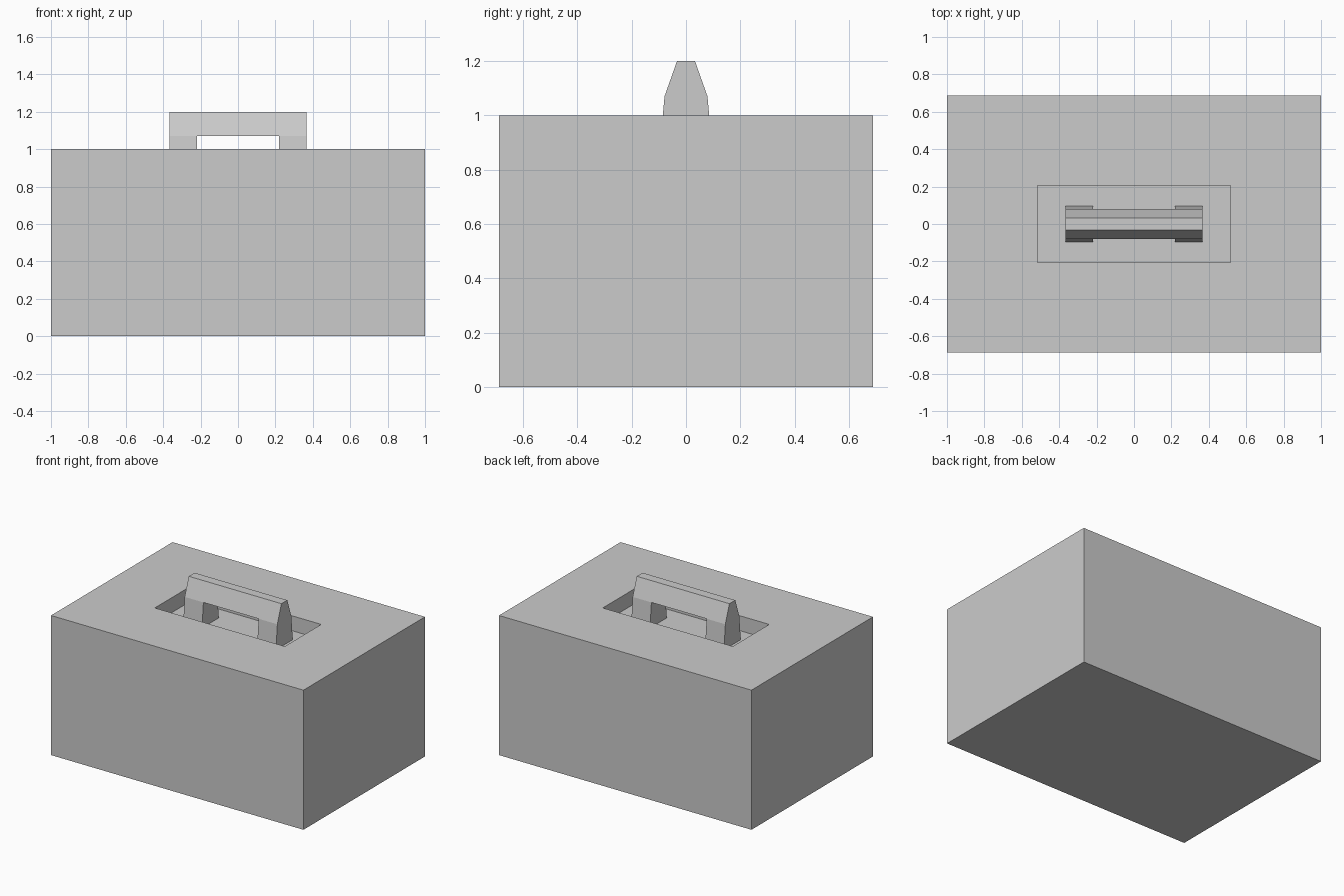
import bpy
import bmesh

if "Cube" in bpy.data.objects:
    bpy.data.objects.remove(bpy.data.objects["Cube"])

HALF_X, HALF_Y, TOP = 1.0, 0.6875, 1.0      # body
REC_X, REC_Y, FLOOR = 0.515, 0.206, 0.893   # recess in the top
GRIP_X, LEG_X = 0.367, 0.219                # outer and inner ends of the legs
KNEE = 1.07                                 # height where grip meets legs


def finish(bm, name):
    bmesh.ops.recalc_face_normals(bm, faces=bm.faces)
    mesh = bpy.data.meshes.new(name)
    bm.to_mesh(mesh)
    bm.free()
    obj = bpy.data.objects.new(name, mesh)
    bpy.context.collection.objects.link(obj)
    return obj


def tapered_bar(name, x0, x1, low, high):
    """Trapezoid (half width, height) profile extruded along x."""
    (w0, z0), (w1, z1) = low, high
    bm = bmesh.new()
    profile = [(-w0, z0), (w0, z0), (w1, z1), (-w1, z1)]
    face = bm.faces.new([bm.verts.new((x0, y, z)) for y, z in profile])
    ext = bmesh.ops.extrude_face_region(bm, geom=[face])
    verts = [g for g in ext["geom"] if isinstance(g, bmesh.types.BMVert)]
    bmesh.ops.translate(bm, verts=verts, vec=(x1 - x0, 0, 0))
    return finish(bm, name)


# Box body with a rectangular recess sunk into the top
bm = bmesh.new()
bmesh.ops.create_cube(bm, size=2)
for v in bm.verts:
    v.co = (v.co.x * HALF_X, v.co.y * HALF_Y, (v.co.z + 1) / 2 * TOP)
bm.normal_update()
top = max(bm.faces, key=lambda f: f.calc_center_median().z)
bmesh.ops.inset_region(bm, faces=[top], thickness=0.1)
for v in top.verts:
    v.co = (REC_X if v.co.x > 0 else -REC_X, REC_Y if v.co.y > 0 else -REC_Y, TOP)
floor = bmesh.ops.extrude_discrete_faces(bm, faces=[top])["faces"][0]
for v in floor.verts:
    v.co.z = FLOOR
finish(bm, "box_body")

# Handle: tapered grip on two legs standing in the recess
tapered_bar("handle_grip", -GRIP_X, GRIP_X, (0.079, KNEE), (0.033, 1.2))
for side, x0, x1 in (("left", -GRIP_X, -LEG_X), ("right", LEG_X, GRIP_X)):
    tapered_bar(f"handle_leg_{side}", x0, x1, (0.095, FLOOR), (0.079, KNEE))
